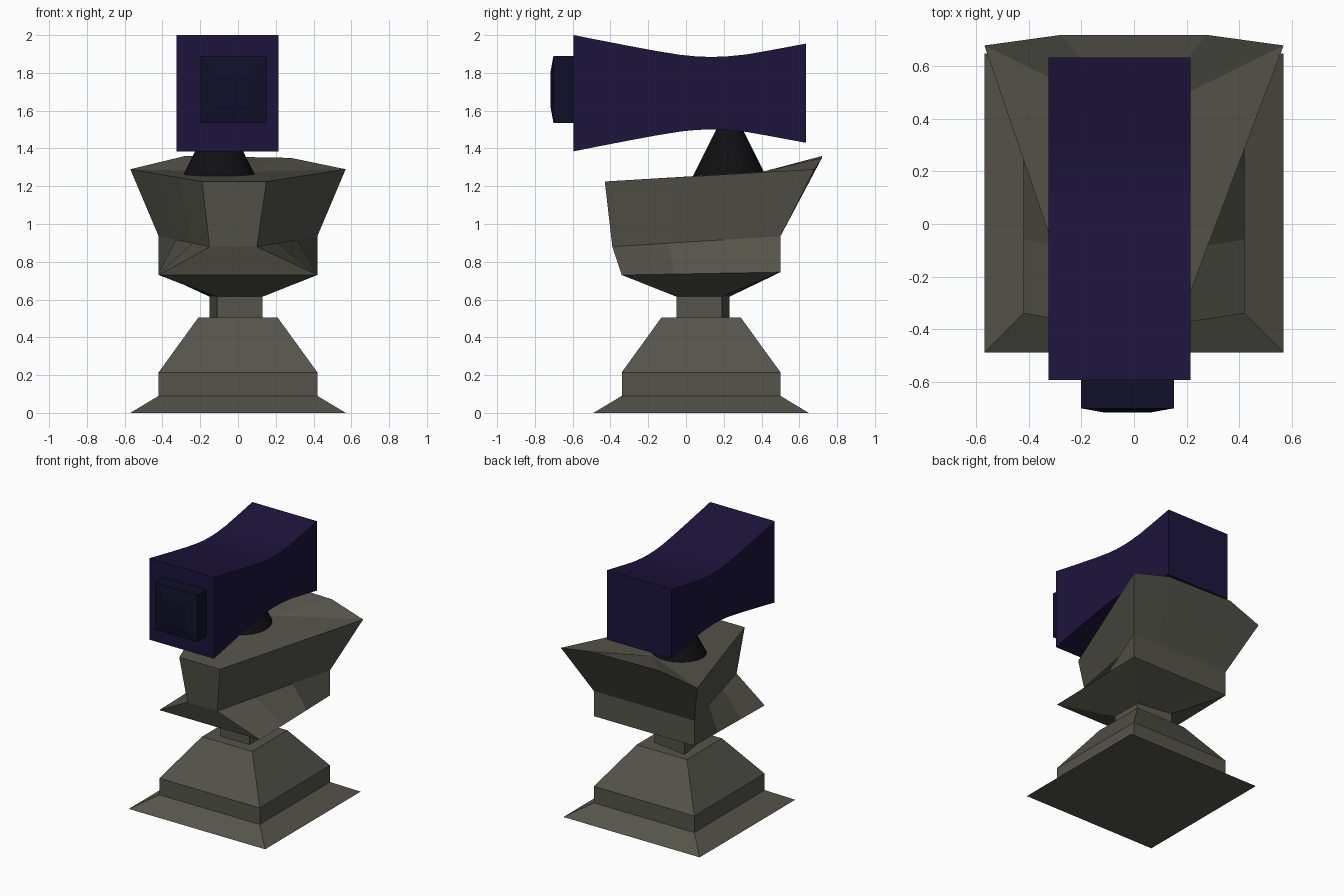
import bpy, bmesh
from mathutils import Vector

if "Cube" in bpy.data.objects:
    bpy.data.objects.remove(bpy.data.objects["Cube"])


def material(name, rgb):
    m = bpy.data.materials.new(name)
    m.diffuse_color = (*rgb, 1)
    m.use_nodes = True
    m.node_tree.nodes["Principled BSDF"].inputs["Base Color"].default_value = m.diffuse_color
    return m


stone = material("stone", (0.09, 0.09, 0.07))
navy = material("navy", (0.012, 0.007, 0.045))
dark_navy = material("dark_navy", (0.005, 0.005, 0.022))
black = material("black", (0.005, 0.005, 0.006))


def loft(name, rings, mat, peak=None):
    """Skin a stack of equal-length rings; the top cap may fan to a peak point."""
    bm = bmesh.new()
    rows = [[bm.verts.new(p) for p in r] for r in rings]
    n = len(rows[0])
    for a, b in zip(rows, rows[1:]):
        for i in range(n):
            j = (i + 1) % n
            bm.faces.new((a[i], a[j], b[j], b[i]))
    bm.faces.new(rows[0][::-1])
    if peak:
        c = bm.verts.new(peak)
        for i in range(n):
            bm.faces.new((rows[-1][i], rows[-1][(i + 1) % n], c))
    else:
        bm.faces.new(rows[-1])
    bmesh.ops.recalc_face_normals(bm, faces=bm.faces)
    me = bpy.data.meshes.new(name)
    bm.to_mesh(me)
    bm.free()
    me.materials.append(mat)
    ob = bpy.data.objects.new(name, me)
    bpy.context.collection.objects.link(ob)
    return ob


def square(half, z, cy=0.08):
    return [(-half, cy - half, z), (half, cy - half, z),
            (half, cy + half, z), (-half, cy + half, z)]


def neck_corners(z):
    return [(-0.11, -0.05, z), (0.13, -0.05, z), (0.13, 0.19, z), (-0.15, 0.23, z)]


def head_ring(fl, fr, br, bl, back=None):
    """Four corners with split sides and two extra points along the back."""
    fl, fr, br, bl = map(Vector, (fl, fr, br, bl))
    mid = back or (br.lerp(bl, 0.25), br.lerp(bl, 0.75))
    return [fl, fr, fr.lerp(br, 1 / 3), fr.lerp(br, 2 / 3), br, *mid,
            bl, bl.lerp(fl, 1 / 3), bl.lerp(fl, 2 / 3)]


# Stepped pedestal and short neck
loft("pedestal", [square(h, z) for h, z in
                  ((0.57, 0), (0.42, 0.09), (0.42, 0.215), (0.21, 0.505))], stone)
loft("neck", [neck_corners(0.5), neck_corners(0.62)], stone)

# Wedge-shaped head: underside, rim, narrowed front waist, flared top
loft("head", [
    head_ring(*neck_corners(0.615)),
    head_ring((-0.42, -0.34, 0.73), (0.42, -0.34, 0.73),
              (0.42, 0.50, 0.745), (-0.42, 0.50, 0.745)),
    head_ring((-0.15, -0.39, 0.88), (0.10, -0.39, 0.88),
              (0.42, 0.50, 0.935), (-0.42, 0.50, 0.935)),
    head_ring((-0.19, -0.43, 1.225), (0.15, -0.43, 1.225),
              (0.57, 0.68, 1.29), (-0.57, 0.68, 1.29),
              (Vector((0.28, 0.72, 1.35)), Vector((-0.28, 0.72, 1.36)))),
], stone, peak=(0, 0.40, 1.275))

# Conical swivel mount
bpy.ops.mesh.primitive_cone_add(vertices=32, radius1=0.205, radius2=0.045,
                                depth=0.32, location=(-0.10, 0.23, 1.39))
cone = bpy.context.object
cone.name = "swivel_mount"
cone.data.materials.append(black)
bpy.ops.object.shade_smooth_by_angle()

# Camera body: box with concave top and bottom
profile = [(-0.595, 0.3075), (-0.45, 0.279), (-0.3, 0.25), (-0.16, 0.224),
           (-0.03, 0.203), (0.06, 0.194), (0.14, 0.192), (0.22, 0.195),
           (0.32, 0.205), (0.45, 0.228), (0.635, 0.2625)]
X0, X1, CZ = -0.325, 0.215, 1.6925
body = loft("camera_body", [[(X0, y, CZ - h), (X1, y, CZ - h),
                             (X1, y, CZ + h), (X0, y, CZ + h)]
                            for y, h in profile], navy)
bpy.context.view_layer.objects.active = body
bpy.ops.object.select_all(action='DESELECT')
body.select_set(True)
bpy.ops.object.shade_smooth_by_angle()


# Square lens block with a shallow raised front
def lens_ring(y, h):
    x, z = -0.025, 1.7125
    return [(x - h, y, z - h), (x + h, y, z - h), (x + h, y, z + h), (x - h, y, z + h)]


loft("lens_block", [lens_ring(y, h) for y, h in
                    ((-0.58, 0.177), (-0.702, 0.177), (-0.718, 0.088))], dark_navy)
